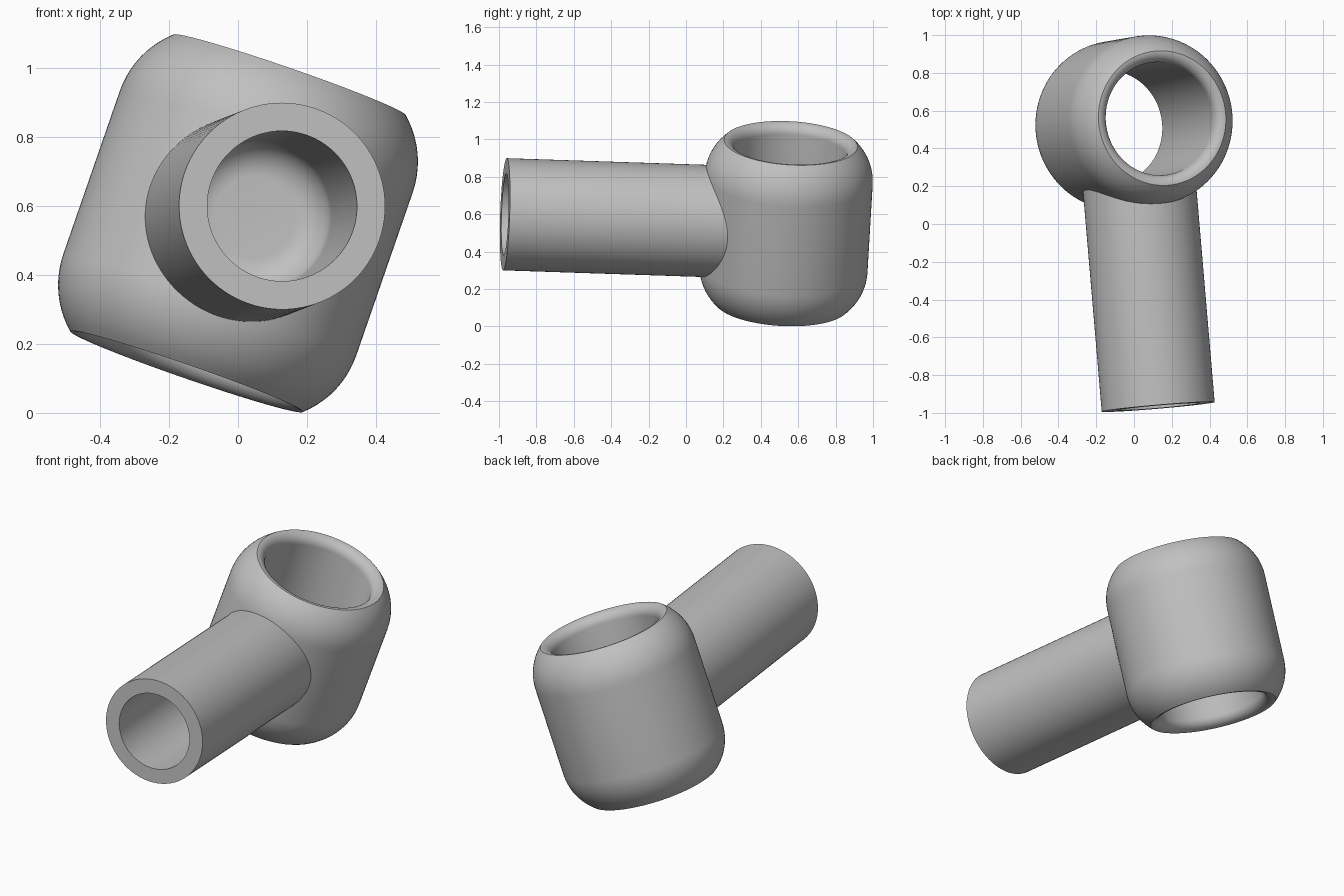
import bpy, bmesh
from math import sin, cos, radians, pi, atan
from mathutils import Vector

cube = bpy.data.objects.get("Cube")
if cube:
    bpy.data.objects.remove(cube, do_unlink=True)

# One plain grey for the whole part
grey = bpy.data.materials.new("plain grey")
grey.use_nodes = True
colour = (0.53, 0.53, 0.53, 1)
grey.diffuse_color = colour
grey.node_tree.nodes["Principled BSDF"].inputs["Base Color"].default_value = colour


def arc(cr, ch, radius, start, end, steps=10):
    """Arc points (r, h) around a centre, angles in radians."""
    return [(cr + radius * cos(start + (end - start) * i / steps),
             ch + radius * sin(start + (end - start) * i / steps))
            for i in range(steps + 1)]


def lathe(name, profile, closed, axis, origin, segments=96):
    """Spin an (r, h) profile around z, then point z along the axis."""
    bm = bmesh.new()
    verts = [bm.verts.new((r, 0, h)) for r, h in profile]
    pairs = list(zip(verts, verts[1:]))
    if closed:
        pairs.append((verts[-1], verts[0]))
    edges = [bm.edges.new(p) for p in pairs]
    bmesh.ops.spin(bm, geom=verts + edges, cent=(0, 0, 0), axis=(0, 0, 1),
                   angle=2 * pi, steps=segments, use_merge=True)
    bmesh.ops.remove_doubles(bm, verts=bm.verts, dist=1e-5)
    bmesh.ops.recalc_face_normals(bm, faces=bm.faces)
    mesh = bpy.data.meshes.new(name)
    bm.to_mesh(mesh)
    bm.free()
    mesh.materials.append(grey)
    obj = bpy.data.objects.new(name, mesh)
    bpy.context.collection.objects.link(obj)
    obj.location = origin
    obj.rotation_euler = axis.to_track_quat('Z', 'Y').to_euler()
    bpy.ops.object.select_all(action='DESELECT')
    obj.select_set(True)
    bpy.context.view_layer.objects.active = obj
    bpy.ops.object.shade_smooth_by_angle(angle=radians(30))
    return obj


centre = Vector((0, 0.535, 0.55))
ring_axis = Vector((0.298, 0.051, 0.86))
tube_axis = Vector((0.128, -1.503, 0.05))

# Ring: barrel outside, straight bore with rounded lips
outer_r, bore_r, rim_r = 0.45, 0.30, 0.357
half, shoulder = 0.456, 0.25
sweep = 2 * atan((outer_r - rim_r) / (half - shoulder))
round_r = (half - shoulder) / sin(sweep)
lip = rim_r - bore_r
upper = arc(outer_r - round_r, shoulder, round_r, 0, sweep)
upper += arc(rim_r, half - lip, lip, pi / 2, pi)[1:]
lower = [(r, -h) for r, h in reversed(upper)]
lathe("ring_housing", upper + lower, True, ring_axis, centre)

# Tube: blind hole with a rounded bottom, rooted in the ring wall
length, tube_r, hole_r, root = tube_axis.length, 0.30, 0.218, 0.315
floor, fillet = length - 0.98, 0.1
profile = [(0, root), (tube_r, root), (tube_r, length), (hole_r, length)]
profile += arc(hole_r - fillet, floor + fillet, fillet, 0, -pi / 2)
profile += [(0, floor)]
lathe("shank_tube", profile, False, tube_axis, centre)
